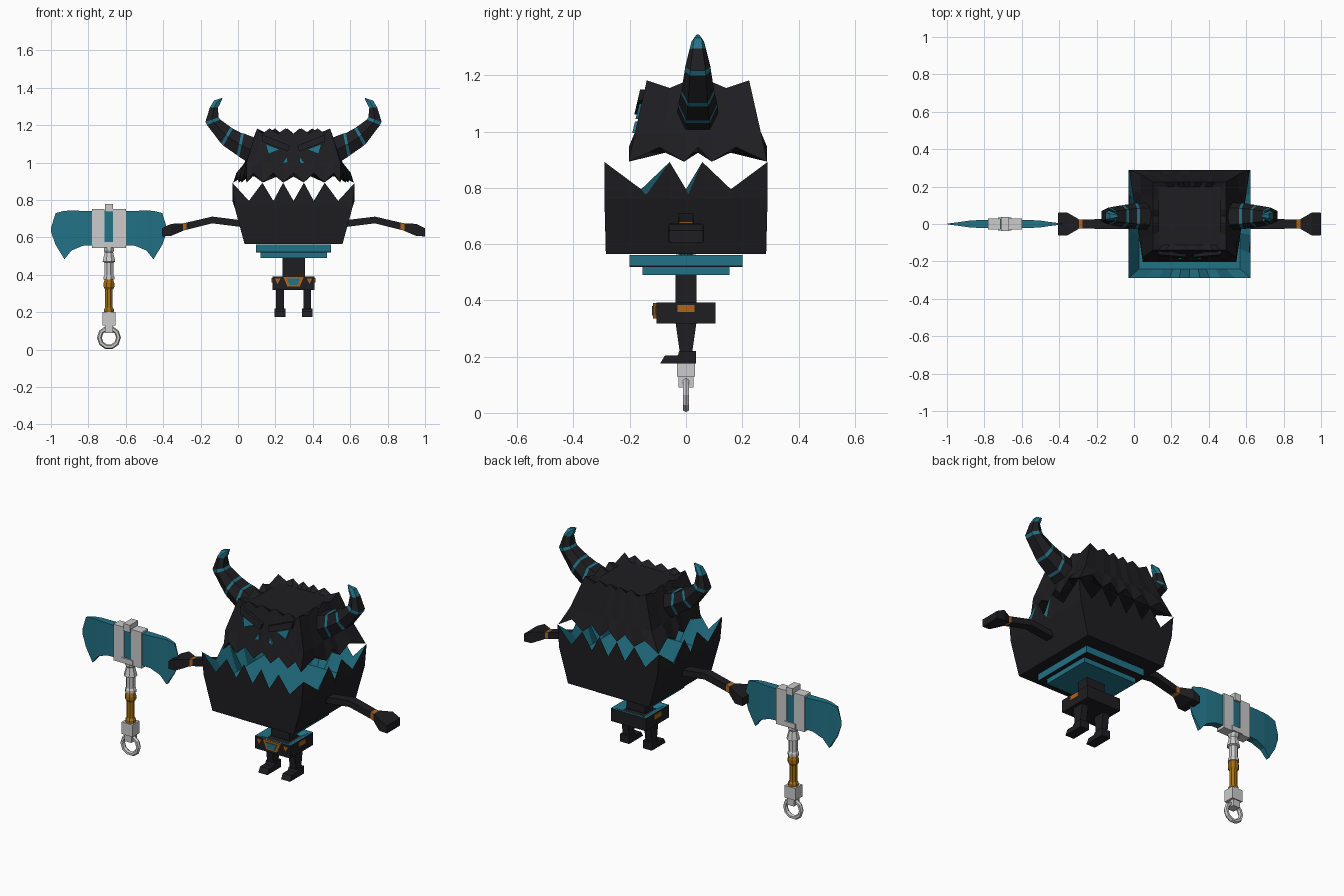
import bpy, bmesh, math

if "Cube" in bpy.data.objects:
    bpy.data.objects.remove(bpy.data.objects["Cube"])

def material(name, rgb):
    m = bpy.data.materials.new(name)
    m.diffuse_color = (*rgb, 1)
    m.use_nodes = True
    m.node_tree.nodes["Principled BSDF"].inputs["Base Color"].default_value = m.diffuse_color
    return m

DARK = material("dark", (0.013, 0.013, 0.016))
TEAL = material("teal", (0.016, 0.17, 0.24))
ORANGE = material("orange", (0.42, 0.13, 0.012))
GOLD = material("gold", (0.38, 0.16, 0.008))
CX = 0.297   # centre of the creature
AX = -0.69   # centre of the axe

def loft(name, rings, cols=None):
    """Skin equal rings, cap both ends; cols = one material or [start cap, segments..., end cap]."""
    bm = bmesh.new()
    mats = cols if isinstance(cols, list) else [cols] * (len(rings) + 1)
    slots = list(dict.fromkeys(mats))
    vs = [[bm.verts.new(p) for p in r] for r in rings]
    n = len(rings[0])
    bm.faces.new(vs[0][::-1]).material_index = slots.index(mats[0])
    for k in range(len(rings) - 1):
        for i in range(n):
            j = (i + 1) % n
            f = bm.faces.new((vs[k][i], vs[k][j], vs[k + 1][j], vs[k + 1][i]))
            f.material_index = slots.index(mats[k + 1])
    bm.faces.new(vs[-1]).material_index = slots.index(mats[-1])
    bmesh.ops.recalc_face_normals(bm, faces=bm.faces)
    me = bpy.data.meshes.new(name)
    bm.to_mesh(me)
    bm.free()
    for m in slots:
        if m:
            me.materials.append(m)
    ob = bpy.data.objects.new(name, me)
    bpy.context.collection.objects.link(ob)
    return ob

def zrect(x, y, z, hx, hy):
    return [(x - hx, y - hy, z), (x + hx, y - hy, z), (x + hx, y + hy, z), (x - hx, y + hy, z)]

def xrect(x, y, z, hy, hz):
    return [(x, y - hy, z - hz), (x, y + hy, z - hz), (x, y + hy, z + hz), (x, y - hy, z + hz)]

def box(name, x, y, z0, z1, hx, hy, col=None):
    return loft(name, [zrect(x, y, z0, hx, hy), zrect(x, y, z1, hx, hy)], col)

def plate(name, pts, front, back, col):
    """Flat (x, z) shape between two depths given as functions of z."""
    return loft(name, [[(x, front(z), z) for x, z in pts], [(x, back(z), z) for x, z in pts]], col)

def perimeter(front, side, back):
    """Columns round a unit square: (a, b, is_peak), peaks and valleys alternating."""
    pts = [(a, -1) for a in front[:-1]] + [(1, b) for b in side[:-1]]
    pts += [(-a, 1) for a in back[:-1]] + [(-1, -b) for b in side[:-1]]
    return [(a, b, i % 2 == 0) for i, (a, b) in enumerate(pts)]

def sym(half):
    return half + [-v for v in half[-2::-1]]

wide = sym([-1, -.73, -.51, -.33, -.17, 0])
narrow = sym([-1, -.86, -.66, -.43, -.22, 0])
side = [-1, -.55, -.2, 0, .2, .55, 1]
# keep peaks on the corners: front/back have 10 steps, sides 6, so parity stays even
wide_jaw = perimeter(wide, side, wide)
head_cols = perimeter(narrow, side, wide)

# lower jaw: dark sawtooth bowl with teal inside
def jaw_ring(hx, hy, peak, valley):
    return [(CX + hx * a, hy * b, peak if p else valley) for a, b, p in wide_jaw]
loft("lower_jaw", [jaw_ring(.262, .285, .565, .565), jaw_ring(.315, .29, .76, .76),
                   jaw_ring(.327, .29, .892, .795), jaw_ring(.27, .24, .70, .70)],
     [DARK, DARK, DARK, TEAL, TEAL])

# upper head: hanging teeth, jagged crown
def head_ring(hf, hb, hy, peak, valley):
    return [(CX + a * (hf + (hb - hf) * (b + 1) / 2), .0425 + hy * b, peak if p else valley)
            for a, b, p in head_cols]
loft("upper_head", [head_ring(.22, .27, .21, .925, .925), head_ring(.25, .322, .246, .893, .945),
                    head_ring(.252, .262, .223, 1.0, 1.0), head_ring(.195, .195, .182, 1.182, 1.155),
                    head_ring(.165, .165, .155, 1.15, 1.15)], DARK)

# face
def face_y(z):
    return -.14 - .065 * (1.18 - z) / .28
for s, tag in ((-1, "left"), (1, "right")):
    for part, pts in (("eye", [(.15, 1.10), (.07, 1.07), (.135, 1.045)]),
                      ("nostril", [(.035, 1.035), (.06, .995), (.03, 1.0)])):
        plate(f"{part}_{tag}", [(CX + s * x, z) for x, z in pts],
              lambda z: face_y(z) - .008, lambda z: face_y(z) + .02, TEAL)
    # angry brow ridge
    plate(f"brow_{tag}", [(CX + s * x, z) for x, z in [(.17, 1.15), (.02, 1.09), (.03, 1.06), (.165, 1.11)]],
          lambda z: face_y(z) - .016, lambda z: face_y(z) + .02, DARK)

# horns: pairs of lower and upper outline points with half depth
def horn_ring(s, lo, up, hy):
    mid = [(lo[i] + up[i]) / 2 for i in (0, 1)]
    r = [(lo, -.6), (mid, -1), (up, -.6), (up, .6), (mid, 1), (lo, .6)]
    return [(CX + s * p[0], .042 + k * hy, p[1]) for p, k in r]

stations = [((.21, .98), (.20, 1.13), .074), ((.29, 1.03), (.265, 1.155), .07),
            ((.303, 1.04), (.28, 1.158), .069), ((.375, 1.09), (.325, 1.182), .06),
            ((.388, 1.102), (.337, 1.19), .058), ((.462, 1.20), (.392, 1.23), .047),
            ((.471, 1.218), (.40, 1.242), .045), ((.447, 1.295), (.405, 1.293), .029),
            ((.425, 1.332), (.395, 1.31), .022), ((.383, 1.345), (.381, 1.341), .006)]
for s, tag in ((-1, "left"), (1, "right")):
    loft(f"horn_{tag}", [horn_ring(s, *t) for t in stations],
         [DARK, DARK, TEAL, DARK, TEAL, DARK, TEAL, DARK, TEAL, TEAL, TEAL])

# arms, wrist bands and hands
for s, tag in ((-1, "left"), (1, "right")):
    arm = [(.25, .67, .027, .018), (.435, .693, .027, .018), (.572, .66, .024, .019),
           (.592, .655, .025, .02), (.605, .652, .033, .023), (.655, .64, .062, .032), (.703, .627, .06, .022)]
    loft(f"arm_{tag}", [xrect(CX + s * d, 0, z, hy, hz) for d, z, hy, hz in arm],
         [DARK, DARK, DARK, ORANGE, DARK, DARK, DARK, DARK])

# stepped underside and waist
box("upper_step", CX, 0, .524, .562, .2, .2, TEAL)
box("step_underside", CX, 0, .519, .524, .2, .2, DARK)
box("lower_step", CX, 0, .49, .52, .178, .155, TEAL)
box("waist", CX, 0, .38, .49, .06, .037, DARK)

# belt with teal lining and buckle
loft("belt", [zrect(CX, 0, .318, .113, .105), zrect(CX, 0, .392, .113, .105),
              zrect(CX, 0, .392, .1, .092), zrect(CX, 0, .375, .07, .06)],
     [DARK, DARK, TEAL, TEAL, DARK])
trap = [(-.058, .39), (.058, .39), (.035, .335), (-.035, .335)]
plate("buckle", [(CX + x, z) for x, z in trap], lambda z: -.117, lambda z: -.1, ORANGE)
plate("buckle_gem", [(CX + .62 * x, .363 + .6 * (z - .363)) for x, z in trap],
      lambda z: -.121, lambda z: -.1, TEAL)

for s, tag in ((-1, "left"), (1, "right")):
    box(f"belt_stud_{tag}", CX + s * .112, 0, .358, .383, .005, .03, ORANGE)
    plate(f"belt_spot_{tag}", [(CX + s * x, z) for x, z in [(.07, .38), (.1, .38), (.085, .35)]],
          lambda z: -.109, lambda z: -.1, ORANGE)
    # legs and wedge feet
    x = CX + s * .073
    loft(f"leg_{tag}", [zrect(x, 0, .2, .021, .02), zrect(x, 0, .32, .021, .037)], DARK)
    foot = [(-.092, .175), (.035, .175), (.035, .22), (-.02, .22), (-.03, .204), (-.075, .204)]
    loft(f"foot_{tag}", [[(x + d, y, z) for y, z in foot] for d in (-.029, .029)], DARK)

# axe blades: distance from the handle, top, bottom, half thickness
blade = [(.05, .74, .56, .024), (.14, .742, .555, .021), (.2, .743, .53, .017),
         (.238, .742, .483, .011), (.285, .73, .56, .005), (.31, .65, .63, .001)]
for s, tag in ((-1, "left"), (1, "right")):
    loft(f"axe_blade_{tag}", [xrect(AX + s * d, 0, (t + b) / 2, h, (t - b) / 2) for d, t, b, h in blade], TEAL)
    box(f"axe_plate_{tag}", AX + s * .057, 0, .542, .752, .034, .029)

# axe head core
box("axe_core", AX, 0, .56, .74, .024, .026, TEAL)
box("axe_core_band", AX, 0, .545, .575, .036, .034)
box("axe_cap", AX, 0, .735, .778, .021, .037)

def oct_stack(name, prof, col=None):
    """Eight-sided turned piece from (radius, z) pairs."""
    return loft(name, [[(AX + r * math.cos(math.pi * (i + .5) / 4), r * math.sin(math.pi * (i + .5) / 4), z)
                        for i in range(8)] for r, z in prof], col)

# axe handle
oct_stack("axe_neck", [(.03, .545), (.03, .53), (.024, .52), (.037, .47), (.025, .465), (.025, .40), (.031, .39), (.031, .375)])
oct_stack("axe_grip", [(.024, .376), (.031, .355), (.031, .335), (.022, .32), (.022, .225), (.029, .215), (.029, .2)], GOLD)
box("axe_pommel", AX, 0, .13, .2, .035, .032)
box("axe_pommel_end", AX, 0, .09, .13, .022, .026)

# pommel ring
bpy.ops.mesh.primitive_torus_add(major_segments=10, minor_segments=6, major_radius=.051, minor_radius=.013,
                                 location=(AX, 0, .064), rotation=(math.pi / 2, 0, 0))
bpy.context.object.name = "axe_ring"
